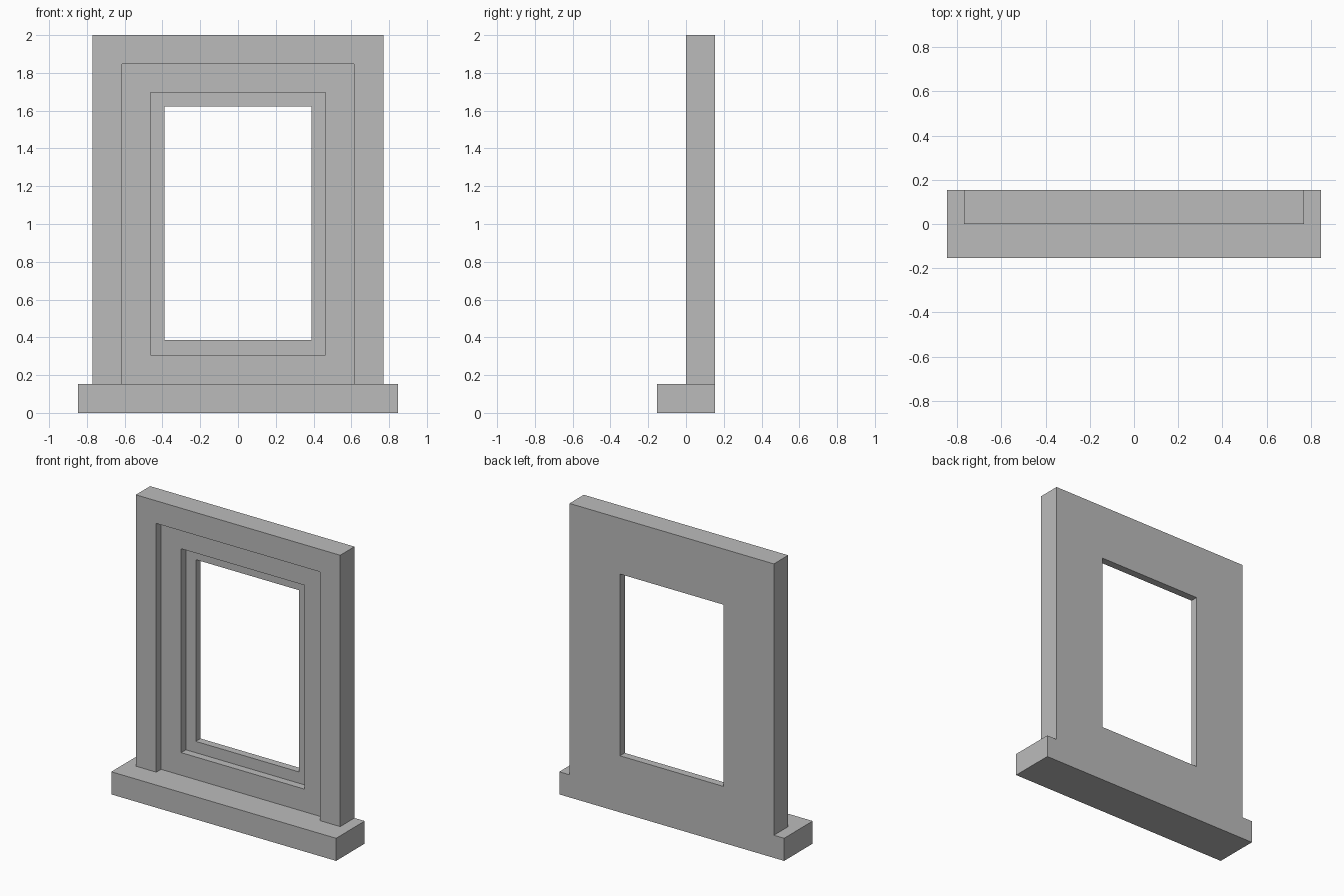
import bpy, bmesh

if "Cube" in bpy.data.objects:
    bpy.data.objects.remove(bpy.data.objects["Cube"])

U = 2 / 26            # module: the model is 26 modules tall
BACK = 2 * U          # y of the back face
STEP = BACK / 3       # depth of each recess
SILL_TOP = 2 * U

stone = bpy.data.materials.new("grey stone")
stone.diffuse_color = (0.5, 0.5, 0.5, 1)
stone.use_nodes = True
stone.node_tree.nodes["Principled BSDF"].inputs["Base Color"].default_value = stone.diffuse_color


def finish(name, bm):
    bmesh.ops.recalc_face_normals(bm, faces=bm.faces)
    mesh = bpy.data.meshes.new(name)
    bm.to_mesh(mesh)
    bm.free()
    mesh.materials.append(stone)
    obj = bpy.data.objects.new(name, mesh)
    bpy.context.collection.objects.link(obj)
    return obj


# Window sill: wide block projecting to the front
bm = bmesh.new()
bmesh.ops.create_cube(bm, size=1)
for v in bm.verts:
    v.co.x *= 22 * U
    v.co.y *= 2 * BACK
    v.co.z = (v.co.z + 0.5) * SILL_TOP
finish("window_sill", bm)

# Stepped surround: rectangles (half width, bottom, top, y) from the outer
# back edge, over the front, down the recesses and back to the start
outer = (10 * U, SILL_TOP, 2.0)
recess = (8 * U, SILL_TOP, 24 * U)
inner = (6.03 * U, 4 * U, 1.695)
opening = (5.06 * U, 5 * U, 1.621)
rings = [outer + (BACK,), outer + (0,),
         recess + (0,), recess + (STEP,),
         inner + (STEP,), inner + (2 * STEP,),
         opening + (2 * STEP,), opening + (BACK,)]

bm = bmesh.new()
loops = [[bm.verts.new(c) for c in
          ((-w, y, lo), (w, y, lo), (w, y, hi), (-w, y, hi))]
         for w, lo, hi, y in rings]
for i, a in enumerate(loops):
    k = (i + 1) % len(loops)
    b = loops[k]
    for j in range(4):
        # sides resting on the sill need no face
        if j == 0 and rings[i][1] == rings[k][1] == SILL_TOP:
            continue
        n = (j + 1) % 4
        bm.faces.new((a[j], a[n], b[n], b[j]))
finish("stepped_window_surround", bm)
